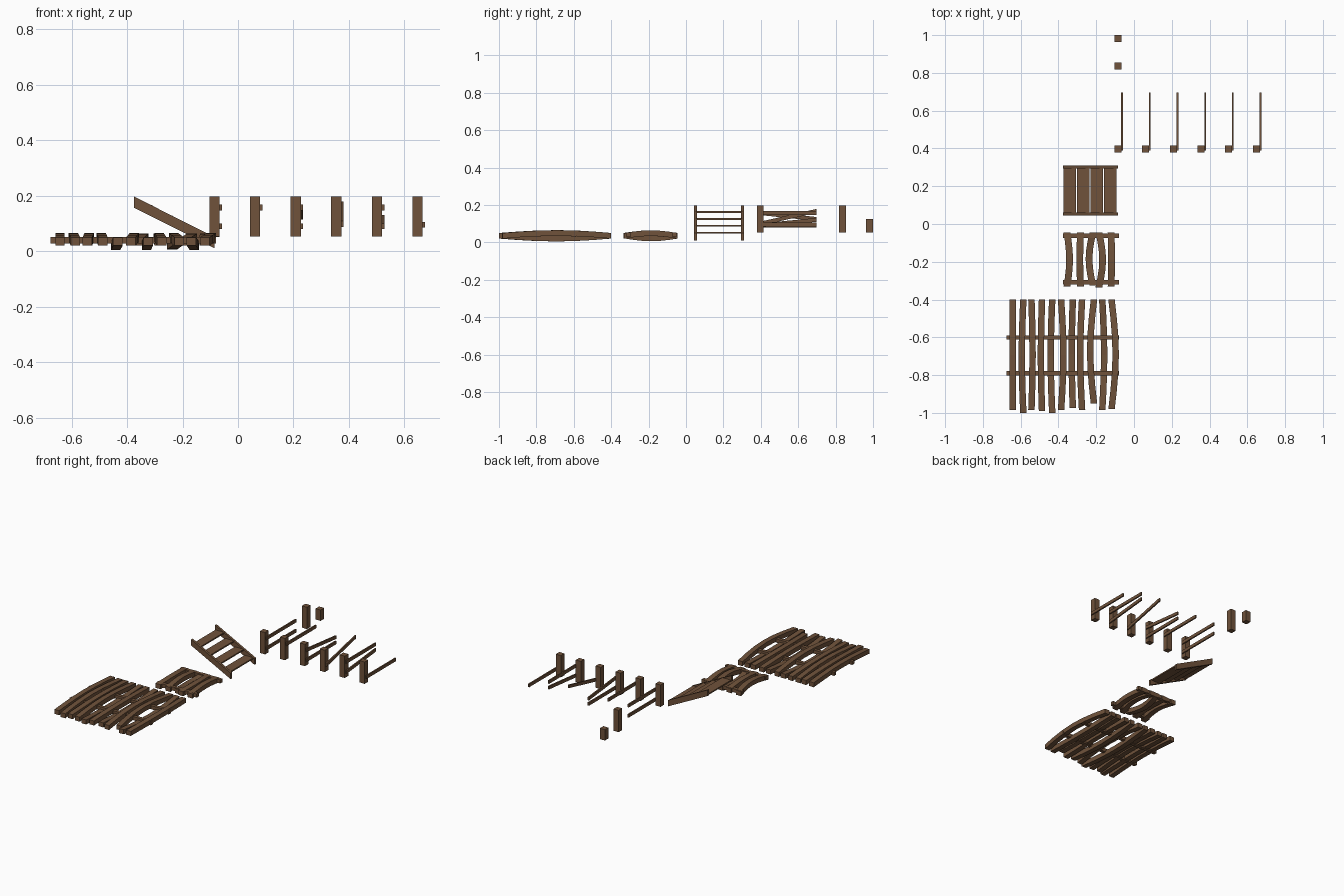
import bpy, bmesh, math
from mathutils import Vector

cube = bpy.data.objects.get("Cube")
if cube:
    bpy.data.objects.remove(cube, do_unlink=True)

wood = bpy.data.materials.new("brown wood")
wood.use_nodes = True
wood.diffuse_color = (0.16, 0.085, 0.043, 1)
bsdf = wood.node_tree.nodes["Principled BSDF"]
bsdf.inputs["Base Color"].default_value = wood.diffuse_color
bsdf.inputs["Roughness"].default_value = 0.9


def loft(name, sections):
    """Skin a list of four-cornered sections into a closed solid."""
    bm = bmesh.new()
    rings = [[bm.verts.new(p) for p in s] for s in sections]
    for a, b in zip(rings, rings[1:]):
        for i in range(4):
            j = (i + 1) % 4
            bm.faces.new((a[i], a[j], b[j], b[i]))
    bm.faces.new(rings[0])
    bm.faces.new(rings[-1])
    bmesh.ops.recalc_face_normals(bm, faces=bm.faces)
    mesh = bpy.data.meshes.new(name)
    bm.to_mesh(mesh)
    bm.free()
    mesh.materials.append(wood)
    obj = bpy.data.objects.new(name, mesh)
    bpy.context.scene.collection.objects.link(obj)
    return obj


def bar_y(name, path, w, h):
    """Bar running along y through the path points, w wide and h high."""
    corners = ((-1, -1), (1, -1), (1, 1), (-1, 1))
    return loft(name, [[Vector(p) + Vector((sx * w / 2, 0, sz * h / 2))
                        for sx, sz in corners] for p in path])


def box(name, centre, size):
    x, y, z = centre
    half = size[1] / 2
    return bar_y(name, [(x, y - half, z), (x, y + half, z)], size[0], size[2])


def plank(name, x, y0, y1, bow, lift, w):
    """Warped board: bowed sideways and lifted or sagging in its middle."""
    steps = 6
    path = []
    for i in range(steps + 1):
        t = i / steps
        s = math.sin(math.pi * t)
        path.append((x + bow * (s - 0.5), y0 + (y1 - y0) * t, 0.035 + lift * s))
    return bar_y(name, path, w, 0.03)


# Large deck: warped boards on two bearers
large = [(-0.642, 0, -0.985, 1), (-0.59, -0.008, -1.0, 1), (-0.54, 0.006, -0.985, 1),
         (-0.49, -0.006, -0.99, 1), (-0.437, -0.008, -1.0, -1), (-0.38, 0.012, -0.985, 1),
         (-0.327, -0.006, -0.975, -1), (-0.28, -0.01, -0.985, 1), (-0.222, -0.02, -0.95, 1),
         (-0.163, 0.01, -0.985, -1), (-0.108, 0.022, -0.98, 1)]
for i, (x, bow, front, side) in enumerate(large):
    plank(f"large_deck_board_{i}", x, front, -0.4, bow, 0.015 * side, 0.034)
for i, y in enumerate((-0.79, -0.6)):
    box(f"large_deck_bearer_{i}", (-0.378, y, 0.04), (0.596, 0.022, 0.024))

# Small deck
small = [(-0.348, 0.014, -0.332, 1), (-0.285, -0.004, -0.33, 1), (-0.228, -0.02, -0.325, -1),
         (-0.176, 0.02, -0.335, 1), (-0.12, 0.002, -0.33, 1)]
for i, (x, bow, front, side) in enumerate(small):
    plank(f"small_deck_board_{i}", x, front, -0.045, bow, 0.014 * side, 0.036)
for i, y in enumerate((-0.308, -0.062)):
    box(f"small_deck_bearer_{i}", (-0.228, y, 0.04), (0.296, 0.022, 0.024))

# Stair: two sloping stringers with plumb-cut ends and four flat treads
for i, y in enumerate((0.052, 0.302)):
    loft(f"stair_stringer_{i}", [
        [(x, y + dy, z + dz) for dy, dz in ((-0.008, 0), (0.008, 0), (0.008, 0.04), (-0.008, 0.04))]
        for x, z in ((-0.375, 0.157), (-0.085, 0.011))])
for i in range(4):
    box(f"stair_tread_{i}", (-0.34 + 0.0715 * i, 0.177, 0.162 - 0.037 * i), (0.064, 0.245, 0.009))

# Fence posts, each with thin rails given by start and end height
fence = [[(0.157, 0.157), (0.09, 0.09)], [(0.157, 0.157)],
         [(0.157, 0.125), (0.09, 0.09)], [(0.098, 0.168)],
         [(0.157, 0.157), (0.09, 0.12)], [(0.095, 0.095)]]
for i, rails in enumerate(fence):
    x = -0.085 + 0.1465 * i
    box(f"fence_post_{i}", (x, 0.397, 0.125), (0.037, 0.037, 0.145))
    for j, (z0, z1) in enumerate(rails):
        bar_y(f"fence_rail_{i}_{j}", [(x + 0.022, 0.388, z0), (x + 0.022, 0.697, z1)], 0.009, 0.021)

# Loose posts
box("tall_post", (-0.085, 0.837, 0.125), (0.037, 0.037, 0.145))
box("short_post", (-0.085, 0.981, 0.088), (0.037, 0.037, 0.072))
